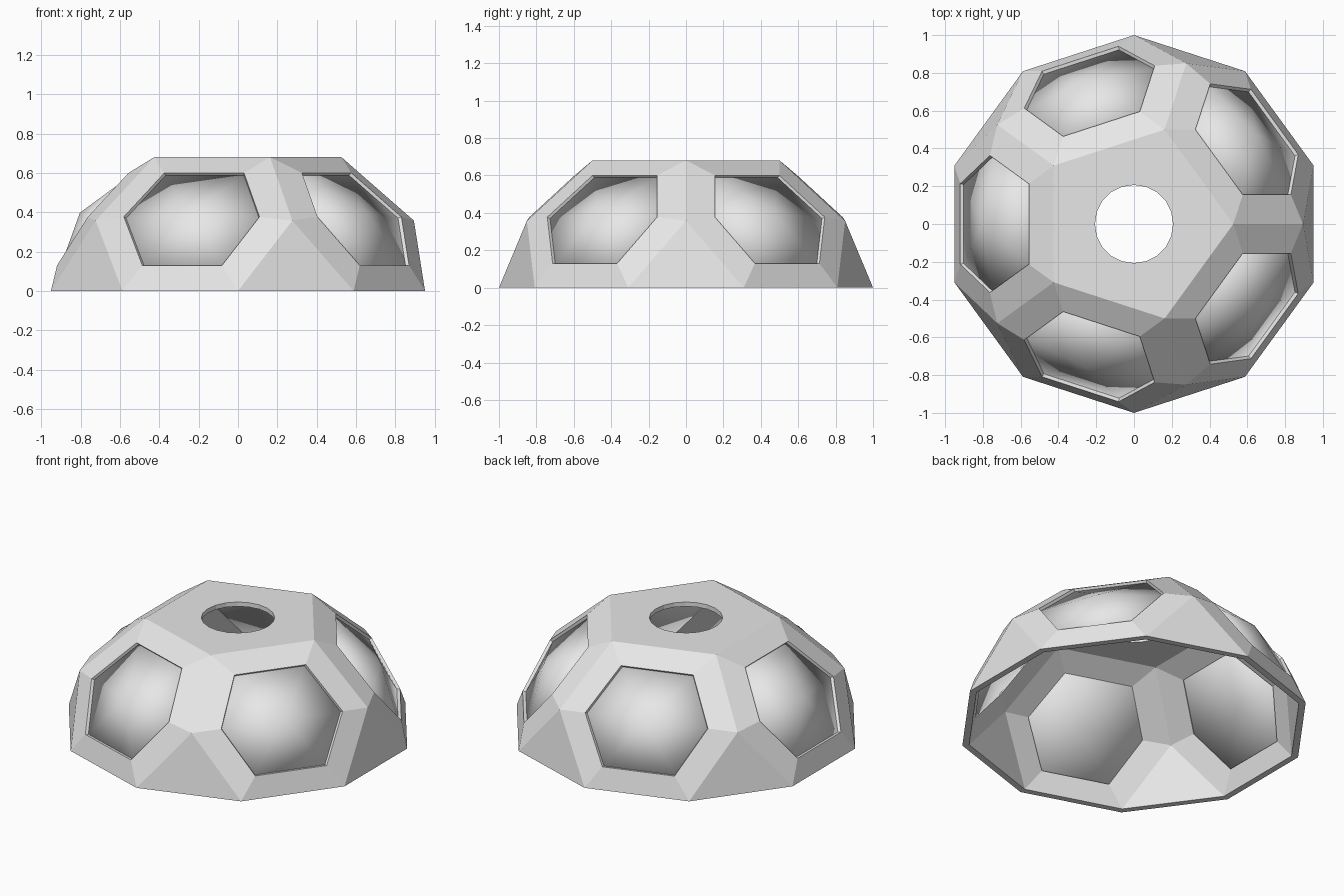
import bpy, bmesh
from math import radians, cos, sin
from mathutils import Vector

if "Cube" in bpy.data.objects:
    bpy.data.objects.remove(bpy.data.objects["Cube"], do_unlink=True)

FLAT = 0.8          # vertical squash of the dome
WINDOW = 0.69       # window size within each hexagon
INNER = 0.96        # inner skin relative to the outer skin
HOLE = 0.207


def grey_material(name, value):
    mat = bpy.data.materials.new(name)
    mat.use_nodes = True
    colour = (value, value, value, 1)
    mat.diffuse_color = colour
    mat.node_tree.nodes["Principled BSDF"].inputs["Base Color"].default_value = colour
    return mat


def polar(radius, degrees, z):
    a = radians(degrees)
    return Vector((radius * cos(a), radius * sin(a), z * FLAT))


def finish(bm, name, mat):
    bmesh.ops.remove_doubles(bm, verts=bm.verts[:], dist=0.0005)
    mesh = bpy.data.meshes.new(name)
    bm.to_mesh(mesh)
    bm.free()
    mesh.materials.append(mat)
    obj = bpy.data.objects.new(name, mesh)
    bpy.context.collection.objects.link(obj)
    return obj


def add_face(bm, points):
    return bm.faces.new([bm.verts.new(p) for p in points])


def sector(mid):
    """Hexagon, centre and window outline of the dome side facing angle mid."""
    top, ring = (0.5257, 0.8507), (0.8944, 0.4472)
    hexagon = [polar(top[0], mid - 36, top[1]), polar(ring[0], mid - 36, ring[1]),
               polar(1, mid - 18, 0), polar(1, mid + 18, 0),
               polar(ring[0], mid + 36, ring[1]), polar(top[0], mid + 36, top[1])]
    centre = polar(0.8507, mid, 0.5257)
    window = [centre.lerp(p, WINDOW) for p in hexagon]
    return hexagon, centre, window


grey = grey_material("light_grey", 0.8)
mids = [36 + 72 * k for k in range(5)]

# Dome frame: outer skin
bm = bmesh.new()
for mid in mids:
    hexagon, centre, window = sector(mid)
    for i in range(6):
        j = (i + 1) % 6
        add_face(bm, [hexagon[i], hexagon[j], window[j], window[i]])
    # base triangle between two sides
    add_face(bm, [hexagon[4], hexagon[3], polar(1, mid + 54, 0)])
    # one fifth of the flat roof around the round hole
    arc = [polar(HOLE, mid + 36 - 18 * s, 0.8507) for s in range(5)]
    add_face(bm, [hexagon[0], hexagon[5]] + arc)
bmesh.ops.remove_doubles(bm, verts=bm.verts[:], dist=0.0005)
for f in bm.faces:
    f.normal_update()
    if f.normal.dot(f.calc_center_median()) < 0:
        f.normal_flip()

# Dome frame: inner skin and the rims joining both skins
rims = [e for e in bm.edges if e.is_boundary]
outer_faces = bm.faces[:]
inner = {}
for v in bm.verts[:]:
    is_hole = v.co.xy.length < 0.3
    s = 1 if is_hole else INNER
    inner[v] = bm.verts.new((v.co.x * s, v.co.y * s, v.co.z * INNER))
for f in outer_faces:
    bm.faces.new([inner[v] for v in reversed(f.verts)])
for e in rims:
    a, b = e.verts
    bm.faces.new([a, b, inner[b], inner[a]])
bmesh.ops.recalc_face_normals(bm, faces=bm.faces[:])
finish(bm, "dome_frame", grey)

# Window panes: shallow smooth hexagons set back in the openings
for n, mid in enumerate(mids):
    bm = bmesh.new()
    hexagon, centre, window = sector(mid)
    edge = [p * 0.98 for p in window]
    peak = centre * 0.945
    for i in range(6):
        add_face(bm, [edge[i], edge[(i + 1) % 6], peak])
    bmesh.ops.remove_doubles(bm, verts=bm.verts[:], dist=0.0005)
    bmesh.ops.recalc_face_normals(bm, faces=bm.faces[:])
    if sum(f.normal.dot(centre) for f in bm.faces) < 0:
        bmesh.ops.reverse_faces(bm, faces=bm.faces[:])
    for f in bm.faces:
        f.smooth = True
    pane = finish(bm, f"window_pane_{n + 1}", grey)
    solid = pane.modifiers.new("thickness", 'SOLIDIFY')
    solid.thickness = 0.01
    solid.offset = -1
